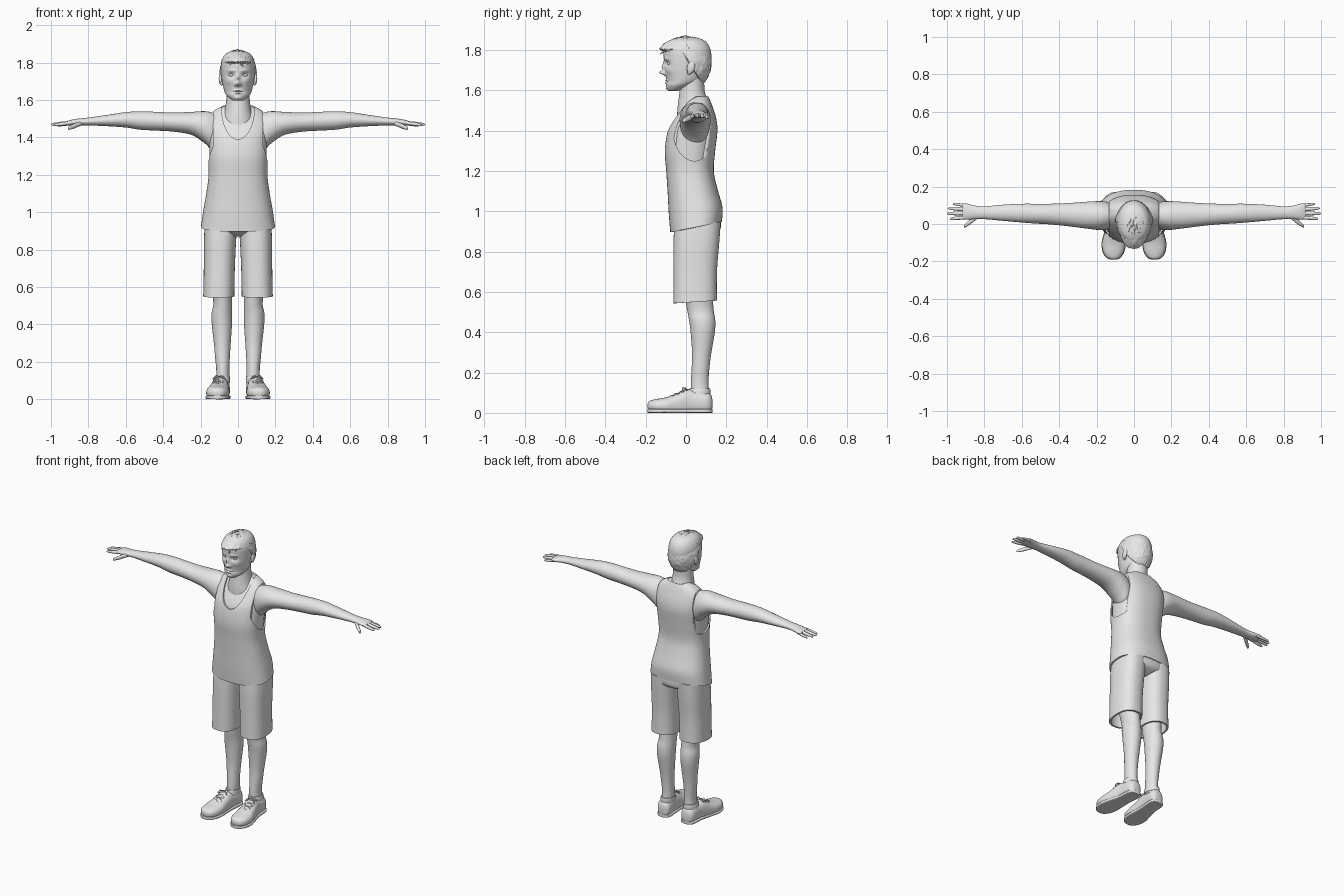
import bpy, bmesh, math, random
from mathutils import Vector, noise

random.seed(4)
if "Cube" in bpy.data.objects:
    bpy.data.objects.remove(bpy.data.objects["Cube"], do_unlink=True)

grey = bpy.data.materials.new("light_grey")
grey.use_nodes = True
grey.diffuse_color = (0.8, 0.8, 0.8, 1)
grey.node_tree.nodes["Principled BSDF"].inputs["Base Color"].default_value = (0.8, 0.8, 0.8, 1)


def finish(obj, angle=50):
    """Apply modifiers, shade smooth and colour the part."""
    bpy.ops.object.select_all(action='DESELECT')
    obj.select_set(True)
    bpy.context.view_layer.objects.active = obj
    bpy.ops.object.convert(target='MESH')
    bpy.ops.object.shade_smooth_by_angle(angle=math.radians(angle))
    obj.data.materials.clear()
    obj.data.materials.append(grey)
    return obj


def from_bmesh(name, bm):
    bmesh.ops.recalc_face_normals(bm, faces=bm.faces)
    mesh = bpy.data.meshes.new(name)
    bm.to_mesh(mesh)
    bm.free()
    obj = bpy.data.objects.new(name, mesh)
    bpy.context.collection.objects.link(obj)
    return obj


def smooth_path(stations, steps):
    """Catmull-Rom interpolation of station tuples."""
    out = []
    last = len(stations) - 1
    for i in range(last):
        quad = [stations[max(0, min(last, i + k))] for k in (-1, 0, 1, 2)]
        for s in range(steps):
            t = s / steps
            out.append([b + 0.5 * t * (c - a + t * (2*a - 5*b + 4*c - d + t * (3*(b - c) + d - a)))
                        for a, b, c, d in zip(*quad)])
    return out + [list(stations[-1])]


def loft(name, stations, axis='z', n=32, power=2.0, steps=5, thick=0, mirror=False, shape=None):
    """Skin rings of (position, centre a, centre b, radius a, radius b) along an axis."""
    bm = bmesh.new()
    rings = []
    for p, ca, cb, ra, rb in smooth_path(stations, steps):
        ring = []
        for k in range(n):
            c, s = math.cos(math.tau * k / n), math.sin(math.tau * k / n)
            a = ca + ra * math.copysign(abs(c) ** (2 / power), c)
            b = cb + rb * math.copysign(abs(s) ** (2 / power), s)
            co = {'z': (a, b, p), 'x': (p, a, b), 'y': (a, p, b)}[axis]
            ring.append(bm.verts.new(shape(Vector(co)) if shape else co))
        rings.append(ring)
    for r, q in zip(rings, rings[1:]):
        for k in range(n):
            bm.faces.new((r[k], r[(k + 1) % n], q[(k + 1) % n], q[k]))
    if not thick:
        bm.faces.new(rings[0])
        bm.faces.new(rings[-1])
    obj = from_bmesh(name, bm)
    if thick:
        mod = obj.modifiers.new("thickness", 'SOLIDIFY')
        mod.thickness = thick
        mod.offset = -1
    if mirror:
        obj.modifiers.new("mirror", 'MIRROR').use_mirror_merge = False
    return finish(obj)


def ball(name, centre, radii, tilt=0):
    bpy.ops.mesh.primitive_uv_sphere_add(segments=24, ring_count=14, location=centre, rotation=(tilt, 0, 0))
    obj = bpy.context.object
    obj.name = name
    obj.scale = radii
    return finish(obj)


def tube(name, points, radius):
    curve = bpy.data.curves.new(name, 'CURVE')
    curve.dimensions = '3D'
    curve.bevel_depth = radius
    curve.bevel_resolution = 2
    curve.use_fill_caps = True
    spline = curve.splines.new('POLY')
    spline.points.add(len(points) - 1)
    for pt, co in zip(spline.points, points):
        pt.co = (*co, 1)
    obj = bpy.data.objects.new(name, curve)
    bpy.context.collection.objects.link(obj)
    return finish(obj)


def cut(obj, centre, radii, turn):
    """Cut an elliptical hole, then discard the cutter."""
    bpy.ops.mesh.primitive_cylinder_add(vertices=64, radius=1, depth=2, location=centre, rotation=turn)
    cutter = bpy.context.object
    cutter.scale = radii
    cutter.hide_render = True
    mod = obj.modifiers.new("cut", 'BOOLEAN')
    mod.operation = 'DIFFERENCE'
    mod.object = cutter
    finish(obj)
    bpy.data.objects.remove(cutter, do_unlink=True)


# Torso and tank top share one set of rings
torso = [(0.92, 0, 0.05, 0.198, 0.128), (1.0, 0, 0.048, 0.187, 0.133), (1.1, 0, 0.033, 0.17, 0.124),
         (1.2, 0, 0.02, 0.157, 0.118), (1.3, 0, 0.02, 0.162, 0.125), (1.4, 0, 0.033, 0.168, 0.123),
         (1.46, 0, 0.045, 0.168, 0.105), (1.51, 0, 0.055, 0.155, 0.08),
         (1.545, 0, 0.062, 0.125, 0.06), (1.57, 0, 0.065, 0.08, 0.045)]
loft("torso", [(z, x, y, a - 0.011, b - 0.011) for z, x, y, a, b in torso[2:]], n=64, power=2.4)


def hem_slant(co):
    co.z += 0.2 * (co.y - 0.04) * max(0, min(1, (1.2 - co.z) / 0.28))
    return co


shirt = loft("tank_top", torso, n=96, power=2.4, thick=0.009, shape=hem_slant)
for side in (-1, 1):
    cut(shirt, (side * 0.333, 0.042, 1.42), (0.17, 0.11, 0.2), (0, math.pi / 2, 0))
cut(shirt, (0, -0.16, 1.56), (0.088, 0.17, 0.21), (math.pi / 2, 0, 0))

# Shorts
loft("shorts_hips", [(0.87, 0, 0.05, 0.05, 0.06), (0.9, 0, 0.053, 0.16, 0.112),
                     (0.95, 0, 0.055, 0.178, 0.118), (1.0, 0, 0.05, 0.17, 0.115)], n=48, power=2.3)
loft("shorts_legs", [(0.55, 0.103, 0.045, 0.083, 0.108), (0.7, 0.1, 0.046, 0.083, 0.108),
                     (0.85, 0.096, 0.052, 0.086, 0.114), (0.94, 0.09, 0.057, 0.087, 0.115)],
     n=48, power=2.4, thick=0.012, mirror=True, shape=lambda co: co + Vector((0, 0, 0.06 * (co.y - 0.04))))

# Legs
loft("legs", [(0.08, 0.082, 0.07, 0.037, 0.046), (0.15, 0.081, 0.068, 0.035, 0.044),
              (0.22, 0.083, 0.072, 0.039, 0.044), (0.3, 0.084, 0.078, 0.045, 0.048),
              (0.4, 0.086, 0.083, 0.054, 0.06), (0.46, 0.086, 0.08, 0.055, 0.065),
              (0.52, 0.082, 0.07, 0.05, 0.066), (0.64, 0.09, 0.055, 0.06, 0.075)], mirror=True)

# Shoes, soles and laces
shoe = [(-0.19, 0.11, 0.035, 0.015, 0.012), (-0.18, 0.11, 0.035, 0.035, 0.025),
        (-0.15, 0.11, 0.035, 0.055, 0.033), (-0.1, 0.108, 0.035, 0.062, 0.042),
        (-0.05, 0.103, 0.04, 0.055, 0.055), (0, 0.097, 0.05, 0.048, 0.067),
        (0.04, 0.092, 0.053, 0.045, 0.06), (0.1, 0.088, 0.05, 0.045, 0.056),
        (0.124, 0.086, 0.045, 0.033, 0.045), (0.131, 0.086, 0.045, 0.015, 0.02)]
loft("shoes", shoe, axis='y', power=2.3, mirror=True,
     shape=lambda co: Vector((co.x, co.y, max(co.z, 0.008))))
loft("shoe_soles", [(y, x, 0.01, a + 0.003, 0.01) for y, x, z, a, b in shoe], axis='y', power=5, mirror=True)
loft("shoe_collars", [(0.09, 0.085, 0.066, 0.043, 0.055), (0.11, 0.084, 0.067, 0.042, 0.054),
                      (0.122, 0.083, 0.068, 0.04, 0.051)], mirror=True)
for side in (-1, 1):
    for i in range(4):
        y, z = -0.085 + i * 0.024, 0.079 + i * 0.0105
        for lean in (-1, 1):
            tube("shoe_lace", [(side * (0.105 + lean * 0.028), y, z - 0.005), (side * 0.105, y + 0.01, z + 0.006),
                               (side * (0.105 - lean * 0.028), y + 0.02, z + 0.003)], 0.0035)
    for lean in (-1, 1):
        tube("lace_bow", [(side * 0.1, 0, 0.122), (side * 0.1 + lean * 0.02, -0.015, 0.125),
                          (side * 0.1 + lean * 0.034, -0.02, 0.108), (side * 0.1, 0, 0.12)], 0.003)

# Arms
loft("arms", [(0.06, 0.045, 1.43, 0.045, 0.07), (0.13, 0.045, 1.43, 0.07, 0.1),
              (0.18, 0.045, 1.455, 0.077, 0.085), (0.25, 0.047, 1.475, 0.072, 0.061),
              (0.35, 0.05, 1.482, 0.062, 0.051), (0.45, 0.053, 1.487, 0.055, 0.05),
              (0.52, 0.055, 1.49, 0.053, 0.049), (0.6, 0.058, 1.494, 0.05, 0.041),
              (0.7, 0.06, 1.49, 0.043, 0.03), (0.8, 0.06, 1.485, 0.034, 0.021),
              (0.85, 0.062, 1.482, 0.036, 0.019), (0.9, 0.067, 1.478, 0.043, 0.014),
              (0.918, 0.068, 1.476, 0.037, 0.008)], axis='x', mirror=True)


# Fingers and thumbs
def finger(name, start, end, r):
    a, b = Vector(start), Vector(end)
    rings = [(*a.lerp(b, t), r * k, r * k) for t, k in
             ((0, 1), (0.3, 1), (0.5, 1.03), (0.8, 0.85), (0.95, 0.6), (1, 0.15))]
    loft(name, rings, axis='x', n=14, steps=3, mirror=True)


finger("index_fingers", (0.89, 0.036, 1.478), (0.985, 0.028, 1.466), 0.0095)
finger("middle_fingers", (0.89, 0.057, 1.479), (1.0, 0.056, 1.469), 0.01)
finger("ring_fingers", (0.89, 0.077, 1.478), (0.994, 0.084, 1.468), 0.0095)
finger("little_fingers", (0.88, 0.096, 1.476), (0.968, 0.108, 1.463), 0.008)
finger("thumbs", (0.835, 0.042, 1.477), (0.91, -0.014, 1.447), 0.013)

# Neck
loft("neck", [(1.44, 0, 0.04, 0.095, 0.085), (1.5, 0, 0.04, 0.085, 0.083), (1.54, 0, 0.037, 0.072, 0.076),
              (1.6, 0, 0.03, 0.063, 0.062), (1.68, 0, 0.03, 0.062, 0.062)], n=40)

# Head, with features raised and sunk by soft bumps (x, z, width, height, push)
bumps = [(0, 1.687, 0.013, 0.011, -0.027), (0, 1.715, 0.01, 0.022, -0.013), (0.014, 1.682, 0.007, 0.007, -0.008),
         (0.036, 1.733, 0.018, 0.012, 0.014), (0.035, 1.757, 0.024, 0.007, -0.005),
         (0, 1.65, 0.02, 0.005, -0.009), (0, 1.637, 0.016, 0.005, -0.009), (0, 1.644, 0.026, 0.002, 0.005),
         (0, 1.61, 0.022, 0.011, -0.008), (0.05, 1.70, 0.02, 0.016, -0.004)]


def face_shape(co):
    if co.y < 0.02:
        front = min(1, (0.02 - co.y) / 0.05)
        for x, z, w, h, push in bumps:
            co.y += front * push * math.exp(-((abs(co.x) - x) / w) ** 2 - ((co.z - z) / h) ** 2)
    return co


loft("head", [(1.597, 0, -0.062, 0.025, 0.022), (1.605, 0, -0.052, 0.04, 0.037), (1.625, 0, -0.03, 0.062, 0.067),
              (1.65, 0, -0.008, 0.074, 0.088), (1.7, 0, 0.002, 0.085, 0.108), (1.75, 0, 0.008, 0.091, 0.117),
              (1.8, 0, 0.006, 0.09, 0.116), (1.84, 0, 0.005, 0.072, 0.095), (1.86, 0, 0.005, 0.04, 0.055),
              (1.866, 0, 0.005, 0.008, 0.01)], n=128, steps=12, shape=face_shape)
for side in (-1, 1):
    ball("eye", (side * 0.036, -0.078, 1.733), (0.015, 0.014, 0.011))
    ball("ear", (side * 0.093, 0.025, 1.715), (0.01, 0.019, 0.033), -0.2)
    ball("ear_lobe", (side * 0.087, 0.016, 1.69), (0.008, 0.01, 0.012))

# Hair cap, tucked into the head below the hairline
bm = bmesh.new()
bmesh.ops.create_icosphere(bm, subdivisions=6, radius=1)
middle = Vector((0, 0, 1.735))
for v in bm.verts:
    d = Vector((v.co.x * 0.101, v.co.y * 0.127, v.co.z * 0.133))
    line = 1.805 - 1.6 * max(0, d.y + 0.025)
    tuck = max(0, min(1, (line - d.z - middle.z) / 0.012))
    wave = noise.noise(Vector((d.x * 90, d.y * 35, d.z * 45)))
    d *= (1 + 0.025 * wave) * (1 - tuck) + 0.75 * tuck
    if d.z > 0.06 and d.y < -0.03:
        d.y += 0.35 * (d.y + 0.03) * (1 - tuck)
    v.co = middle + d
finish(from_bmesh("hair", bm), 60)

# Loose tufts combed forward over the crown
bm = bmesh.new()
for i in range(90):
    turn, lift = random.uniform(0, math.tau), random.uniform(0.45, 1.45)
    out = Vector((math.cos(turn) * math.cos(lift), math.sin(turn) * math.cos(lift), math.sin(lift)))
    base = middle + Vector((out.x * 0.095, out.y * 0.122, out.z * 0.125))
    comb = Vector((random.uniform(-0.4, 0.4), -1, 0.1))
    way = (comb - out * comb.dot(out) + out * 0.22).normalized()
    spike = bmesh.ops.create_cone(bm, segments=6, radius1=0.009, radius2=0.001, depth=0.045, cap_ends=True)
    spin = way.to_track_quat('Z', 'Y')
    for v in spike["verts"]:
        v.co = base + spin @ (v.co + Vector((0, 0, 0.012)))
finish(from_bmesh("hair_tufts", bm))
